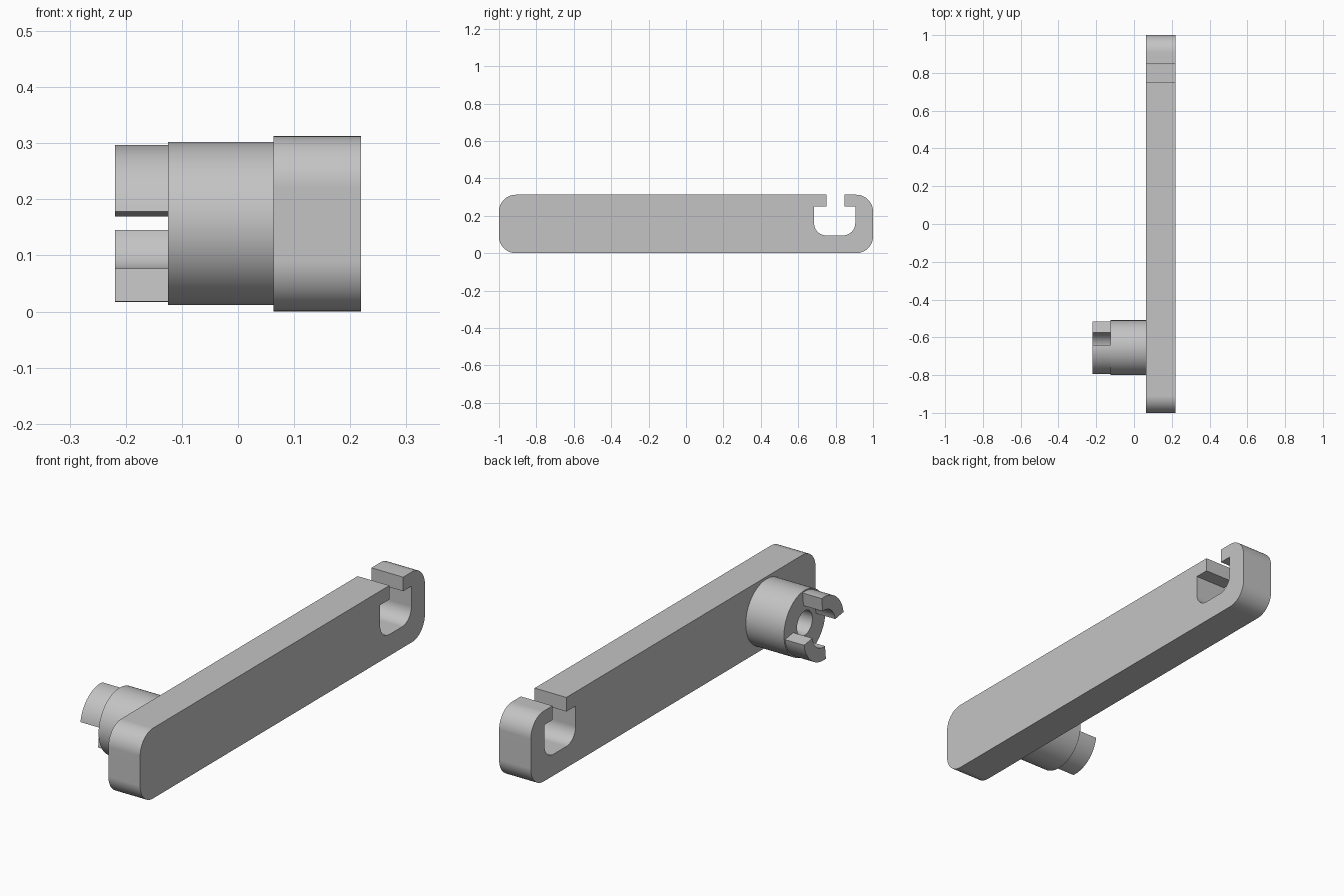
import bpy, bmesh, math

if "Cube" in bpy.data.objects:
    bpy.data.objects.remove(bpy.data.objects["Cube"], do_unlink=True)

grey = bpy.data.materials.new("plain grey")
grey.use_nodes = True
colour = (0.55, 0.55, 0.55, 1)
grey.diffuse_color = colour
grey.node_tree.nodes["Principled BSDF"].inputs["Base Color"].default_value = colour

HUB_Y, HUB_Z = -0.655, 0.157
BAR_INNER, BAR_OUTER = 0.063, 0.219
HUB_FACE, PRONG_TIP = -0.125, -0.219


def arc(cy, cz, r, start, end, steps):
    """Points on an arc in the YZ plane, angles in degrees."""
    angles = [math.radians(start + (end - start) * i / steps) for i in range(steps + 1)]
    return [(cy + r * math.cos(a), cz + r * math.sin(a)) for a in angles]


def finish(name, bm):
    bmesh.ops.recalc_face_normals(bm, faces=bm.faces)
    mesh = bpy.data.meshes.new(name)
    bm.to_mesh(mesh)
    bm.free()
    mesh.materials.append(grey)
    obj = bpy.data.objects.new(name, mesh)
    bpy.context.collection.objects.link(obj)
    bpy.ops.object.select_all(action="DESELECT")
    obj.select_set(True)
    bpy.context.view_layer.objects.active = obj
    bpy.ops.object.shade_smooth_by_angle(angle=math.radians(30))
    weighted = obj.modifiers.new("flat sides", "WEIGHTED_NORMAL")
    weighted.keep_sharp = True
    return obj


def prism(name, outline, x0, x1):
    """Extrude a YZ outline along X."""
    bm = bmesh.new()
    face = bm.faces.new([bm.verts.new((x0, y, z)) for y, z in outline])
    new = bmesh.ops.extrude_face_region(bm, geom=[face], use_keep_orig=True)["geom"]
    verts = [v for v in new if isinstance(v, bmesh.types.BMVert)]
    bmesh.ops.translate(bm, verts=verts, vec=(x1 - x0, 0, 0))
    return finish(name, bm)


# Long arm with rounded ends and an open T-shaped pocket near the back
top, r, pr = 0.3125, 0.09, 0.065
near, far, floor, lip = 0.685, 0.905, 0.095, 0.25
slot_near, slot_far = 0.75, 0.847
outline = (
    arc(-1 + r, top - r, r, 90, 180, 12)
    + arc(-1 + r, r, r, 180, 270, 12)
    + arc(1 - r, r, r, 270, 360, 12)
    + arc(1 - r, top - r, r, 0, 90, 12)
    + [(slot_far, top), (slot_far, lip), (far, lip)]
    + arc(far - pr, floor + pr, pr, 0, -90, 10)
    + arc(near + pr, floor + pr, pr, -90, -180, 10)
    + [(near, lip), (slot_near, lip), (slot_near, top)]
)
prism("arm", outline, BAR_INNER, BAR_OUTER)

# Hub on the side of the arm, with a blind centre bore
hub_r, bore_r = 0.1455, 0.054
bm = bmesh.new()
profile = [(BAR_INNER + 0.005, hub_r), (HUB_FACE, hub_r),
           (HUB_FACE, bore_r), (BAR_INNER + 0.005, bore_r)]
ring = [bm.verts.new((x, HUB_Y, HUB_Z + rad)) for x, rad in profile]
edges = [bm.edges.new((ring[i], ring[(i + 1) % 4])) for i in range(4)]
bmesh.ops.spin(bm, geom=ring + edges, cent=(0, HUB_Y, HUB_Z), axis=(1, 0, 0),
               angle=math.tau, steps=64, use_merge=True)
bmesh.ops.remove_doubles(bm, verts=bm.verts, dist=0.0001)
finish("hub", bm)

# Two opposite quarter-ring coupling prongs
for name, turn in (("upper_prong", 0), ("lower_prong", 180)):
    a, b = 84 + turn, 171.4 + turn
    sector = arc(HUB_Y, HUB_Z, 0.14, a, b, 20) + arc(HUB_Y, HUB_Z, 0.081, b, a, 20)
    prism(name, sector, PRONG_TIP, HUB_FACE + 0.004)
